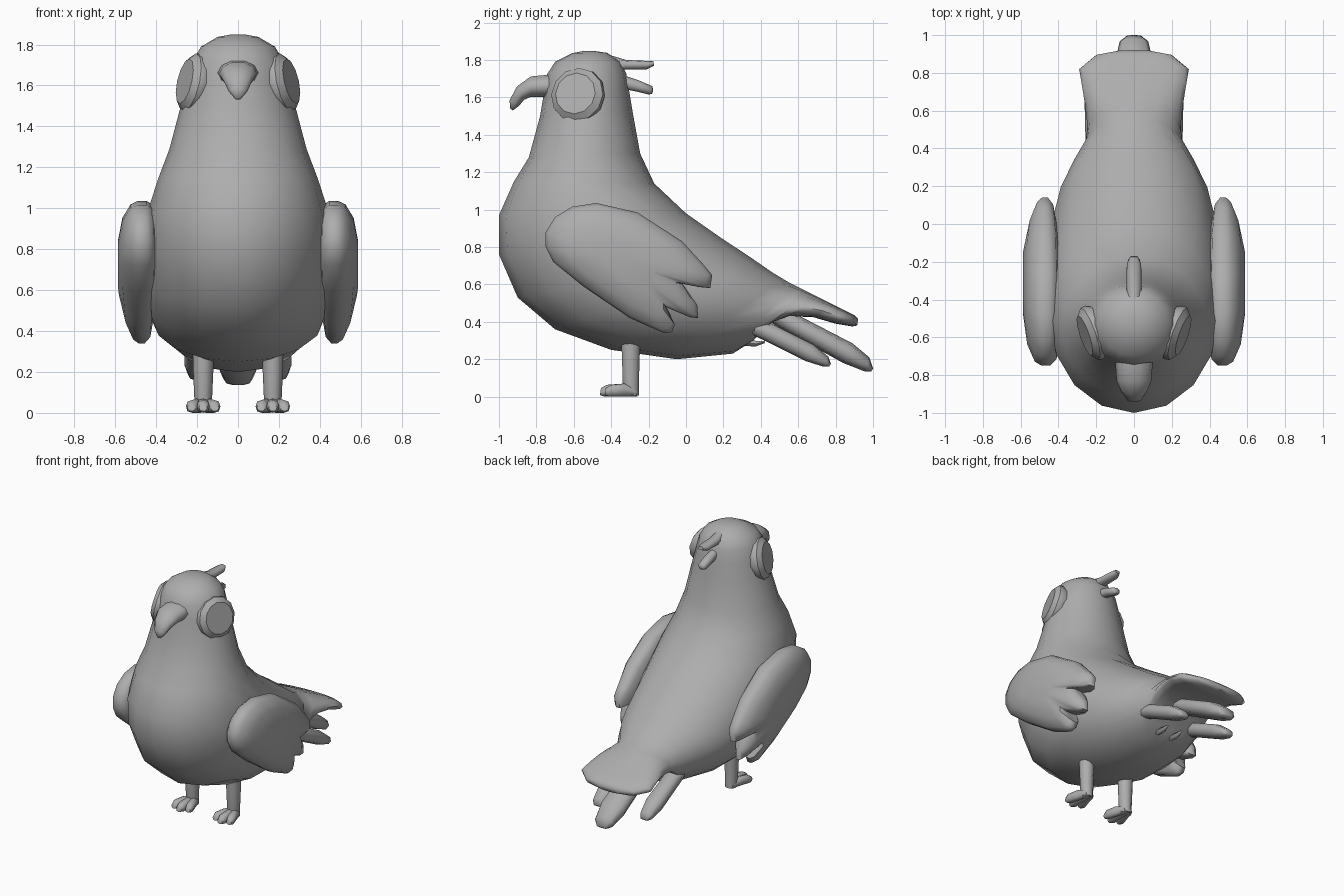
import bpy, bmesh, math
from mathutils import Vector

grey = bpy.data.materials.new("plain_grey")
grey.diffuse_color = (0.42, 0.42, 0.42, 1)


def finish(name, bm, angle=50):
    bmesh.ops.recalc_face_normals(bm, faces=bm.faces)
    me = bpy.data.meshes.new(name)
    bm.to_mesh(me)
    bm.free()
    me.materials.append(grey)
    ob = bpy.data.objects.new(name, me)
    bpy.context.collection.objects.link(ob)
    bpy.ops.object.select_all(action='DESELECT')
    ob.select_set(True)
    bpy.context.view_layer.objects.active = ob
    bpy.ops.object.shade_smooth_by_angle(angle=math.radians(angle))
    return ob


def skin(name, rings, angle=50):
    """Bridge equal-length rings of points and cap both ends."""
    bm = bmesh.new()
    loops = [[bm.verts.new(p) for p in r] for r in rings]
    n = len(loops[0])
    for a, b in zip(loops, loops[1:]):
        for i in range(n):
            j = (i + 1) % n
            bm.faces.new((a[i], a[j], b[j], b[i]))
    bm.faces.new(loops[0])
    bm.faces.new(loops[-1])
    return finish(name, bm, angle)


def loft(name, sections, n=8, x=0.0, angle=60, power=1.0, box_from=9.0):
    """Sections: (y, z) of one edge, (y, z) of the other edge, half width, optional x shift.
    A power below 1 makes the sections boxier; beyond y = box_from it is always 0.75."""
    rings = []
    for y0, z0, y1, z1, w, *dx in sections:
        cx = x + (dx[0] if dx else 0)
        p = 0.75 if y1 > box_from else power
        ring = []
        for i in range(n):
            t = 2 * math.pi * i / n
            c, s = (math.copysign(abs(k) ** p, k) for k in (math.cos(t), math.sin(t)))
            s /= 2
            ring.append((cx + w * c, (y0 + y1) / 2 + (y1 - y0) * s,
                         (z0 + z1) / 2 + (z1 - z0) * s))
        rings.append(ring)
    return skin(name, rings, angle)


# Head, breast, belly and broad tail in one sweep from crown to tail end
loft("body", [
    (-0.55, 1.848, -0.49, 1.848, 0.04),
    (-0.61, 1.836, -0.42, 1.838, 0.10),
    (-0.70, 1.79, -0.35, 1.79, 0.18),
    (-0.745, 1.72, -0.32, 1.73, 0.22),
    (-0.76, 1.62, -0.305, 1.64, 0.245),
    (-0.78, 1.50, -0.285, 1.52, 0.277),
    (-0.84, 1.28, -0.245, 1.30, 0.335),
    (-0.92, 1.15, -0.17, 1.14, 0.39),
    (-1.00, 0.97, 0.00, 0.98, 0.445),
    (-1.00, 0.76, 0.20, 0.84, 0.465),
    (-0.90, 0.53, 0.33, 0.755, 0.465),
    (-0.70, 0.36, 0.41, 0.70, 0.455),
    (-0.40, 0.25, 0.46, 0.665, 0.42),
    (-0.05, 0.20, 0.51, 0.635, 0.345),
    (0.25, 0.23, 0.56, 0.605, 0.265),
    (0.36, 0.30, 0.61, 0.58, 0.25),
    (0.44, 0.39, 0.66, 0.555, 0.25),
    (0.55, 0.43, 0.72, 0.525, 0.26),
    (0.68, 0.425, 0.78, 0.495, 0.275),
    (0.80, 0.39, 0.84, 0.465, 0.29),
    (0.89, 0.375, 0.90, 0.435, 0.20),
    (0.915, 0.38, 0.92, 0.415, 0.08),
], n=16, box_from=0.59)

# Hooked beak
loft("beak", [
    (-0.72, 1.60, -0.72, 1.725, 0.10),
    (-0.83, 1.60, -0.83, 1.715, 0.092),
    (-0.865, 1.585, -0.905, 1.66, 0.07),
    (-0.89, 1.555, -0.945, 1.585, 0.045),
    (-0.925, 1.53, -0.94, 1.54, 0.015),
], n=10)

# Crest feathers at the back of the head
loft("upper_crest", [
    (-0.42, 1.73, -0.42, 1.83, 0.036), (-0.32, 1.75, -0.32, 1.80, 0.04),
    (-0.21, 1.75, -0.21, 1.795, 0.038), (-0.17, 1.77, -0.175, 1.795, 0.02)], power=0.85)
loft("lower_crest", [
    (-0.36, 1.65, -0.34, 1.72, 0.03), (-0.26, 1.63, -0.25, 1.69, 0.036),
    (-0.20, 1.615, -0.18, 1.66, 0.032), (-0.18, 1.62, -0.175, 1.64, 0.015)], power=0.85)

# Long feathers below the tail
loft("middle_tail_feather", [
    (0.43, 0.41, 0.46, 0.50, 0.07), (0.56, 0.335, 0.60, 0.435, 0.092),
    (0.84, 0.18, 0.89, 0.285, 0.10), (0.955, 0.135, 0.98, 0.21, 0.075),
    (0.99, 0.135, 1.0, 0.15, 0.04)], power=0.8)

# Outline of the wing in side view (y, z), with three feather tips
WING = [(-0.75, 0.80), (-0.75, 0.88), (-0.70, 0.96), (-0.61, 1.015), (-0.48, 1.035),
        (-0.26, 0.985), (-0.02, 0.83), (0.09, 0.71), (0.14, 0.65), (0.13, 0.58),
        (0.08, 0.585), (-0.03, 0.62), (0.06, 0.49), (0.065, 0.42), (0.02, 0.425),
        (-0.12, 0.485), (-0.06, 0.385), (-0.075, 0.345), (-0.12, 0.34), (-0.30, 0.42),
        (-0.55, 0.59), (-0.71, 0.72)]
# The same outline with the notches partly filled, for the swelling middle
FULL = list(WING)
FULL[10], FULL[11], FULL[12] = (0.10, 0.57), (0.04, 0.57), (0.06, 0.49)
FULL[14], FULL[15], FULL[16] = (0.025, 0.41), (-0.05, 0.425), (-0.05, 0.375)


def wing_ring(scale, x, fill, side):
    ring = []
    for (y, z), (fy, fz) in zip(WING, FULL):
        y, z = y + (fy - y) * fill, z + (fz - z) * fill
        y, z = -0.32 + (y + 0.32) * scale, 0.72 + (z - 0.72) * scale
        # The lower and rear parts are thinner
        thin = 1 - 0.3 * max(0, 0.62 - z) / 0.28 - 0.3 * max(0, y + 0.1) / 0.24
        ring.append((side * (0.48 + (x - 0.48) * max(0.45, thin)), y, z))
    return ring


for side, label in ((1, "right"), (-1, "left")):
    # Wing: outline swelling outward
    skin(label + "_wing", [wing_ring(s, x, f, side) for s, x, f in (
        (0.6, 0.395, 1), (0.92, 0.41, 0.5), (1, 0.445, 0), (1, 0.49, 0),
        (0.95, 0.525, 0.3), (0.74, 0.565, 1), (0.38, 0.587, 1))])

    # Eye: tilted disc with a bevelled rim
    axis = Vector((side * 0.93, -0.32, 0.22)).normalized()
    u = axis.cross(Vector((0, 0, 1))).normalized()
    v = axis.cross(u)
    centre = Vector((side * 0.228, -0.58, 1.613))
    rings = [[centre + axis * d + u * r * math.cos(k * math.pi / 6)
              + v * r * math.sin(k * math.pi / 6) for k in range(12)]
             for r, d in ((0.13, -0.06), (0.149, -0.02), (0.146, 0.008), (0.112, 0.036))]
    skin(label + "_eye", rings, 34)

    # Side feather below the tail
    loft(label + "_tail_feather", [
        (0.31, 0.35, 0.34, 0.42, 0.05), (0.42, 0.30, 0.46, 0.39, 0.062),
        (0.64, 0.19, 0.68, 0.28, 0.067), (0.735, 0.16, 0.76, 0.215, 0.05),
        (0.765, 0.16, 0.775, 0.175, 0.03)], x=side * 0.195, power=0.8)

    # Small under-tail nub
    loft(label + "_small_feather", [
        (0.30, 0.27, 0.31, 0.31, 0.02), (0.37, 0.265, 0.38, 0.30, 0.022),
        (0.42, 0.285, 0.425, 0.30, 0.01)], n=6, x=side * 0.06)

    # Leg
    loft(label + "_leg", [
        (-0.35, 0.32, -0.24, 0.32, 0.052), (-0.345, 0.22, -0.245, 0.22, 0.05),
        (-0.34, 0.06, -0.25, 0.06, 0.043), (-0.33, 0.005, -0.25, 0.005, 0.04)],
        n=10, x=side * 0.17)

    # Three toes fanning forward
    for k, toe in ((-1, "inner"), (0, "middle"), (1, "outer")):
        f = side * k
        tip = -0.025 if k == 0 else 0
        loft(f"{label}_{toe}_toe", [
            (-0.26, 0.0, -0.27, 0.05, 0.022, f * 0.012),
            (-0.34, 0.0, -0.33, 0.07, 0.03, f * 0.032),
            (-0.41 + tip, 0.0, -0.40 + tip, 0.063, 0.031, f * 0.053),
            (-0.435 + tip, 0.008, -0.43 + tip, 0.045, 0.02, f * 0.057)],
            x=side * 0.17, power=0.8)
